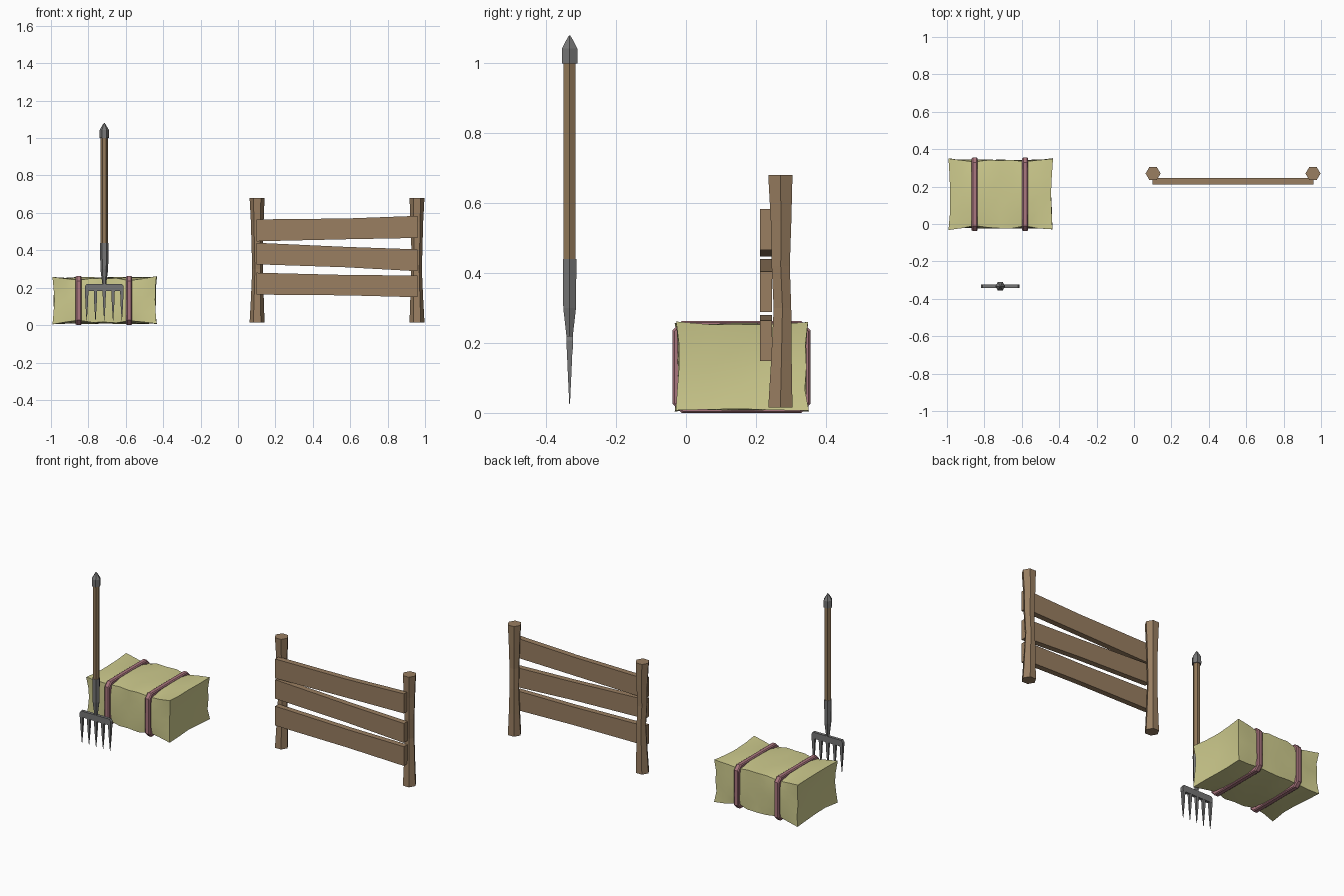
import bpy, bmesh, math, random
from mathutils import Vector

if "Cube" in bpy.data.objects:
    bpy.data.objects.remove(bpy.data.objects["Cube"])

random.seed(4)


def material(name, rgb):
    m = bpy.data.materials.new(name)
    m.diffuse_color = (*rgb, 1)
    m.use_nodes = True
    m.node_tree.nodes["Principled BSDF"].inputs["Base Color"].default_value = m.diffuse_color
    return m


WOOD = material("wood", (0.32, 0.21, 0.12))
HANDLE = material("handle_wood", (0.29, 0.19, 0.10))
HAY = material("hay", (0.62, 0.60, 0.27))
TWINE = material("strap_red", (0.40, 0.18, 0.21))
METAL = material("metal", (0.18, 0.18, 0.18))


def finish(name, bm, mat):
    bmesh.ops.recalc_face_normals(bm, faces=bm.faces[:])
    me = bpy.data.meshes.new(name)
    bm.to_mesh(me)
    bm.free()
    me.materials.append(mat)
    ob = bpy.data.objects.new(name, me)
    bpy.context.collection.objects.link(ob)
    return ob


def loft(name, rings, mat):
    """Skin a list of equal-length point rings and cap both ends."""
    bm = bmesh.new()
    vs = [[bm.verts.new(p) for p in r] for r in rings]
    n = len(vs[0])
    for a, b in zip(vs, vs[1:]):
        for i in range(n):
            j = (i + 1) % n
            bm.faces.new((a[i], a[j], b[j], b[i]))
    bm.faces.new(vs[0])
    bm.faces.new(vs[-1])
    return finish(name, bm, mat)


def ngon(x, y, z, r, n=6, rot=0.0):
    return [(x + r * math.cos(rot + 2 * math.pi * i / n),
             y + r * math.sin(rot + 2 * math.pi * i / n), z) for i in range(n)]


# Fence posts: hexagonal, slightly wobbly
POST = [(0.015, 0.040, 0.0), (0.15, 0.034, 0.003), (0.30, 0.029, 0.006),
        (0.42, 0.030, 0.001), (0.55, 0.034, 0.002), (0.68, 0.040, 0.0)]
for name, x, s in (("left_post", 0.102, 1), ("right_post", 0.957, -1)):
    loft(name, [ngon(x + s * dy * 0.5, 0.27 + dy, z, r) for z, r, dy in POST], WOOD)

# Fence planks: bottom/top heights at left, middle and right
PLANKS = [("bottom_plank", (0.163, 0.280), (0.159, 0.268), (0.149, 0.265)),
          ("middle_plank", (0.325, 0.440), (0.309, 0.418), (0.288, 0.405)),
          ("top_plank", (0.448, 0.565), (0.459, 0.570), (0.466, 0.584))]
for name, *ends in PLANKS:
    rings = [[(x, 0.212, lo), (x, 0.246, lo), (x, 0.246, hi), (x, 0.212, hi)]
             for x, (lo, hi) in zip((0.10, 0.58, 0.96), ends)]
    loft(name, rings, WOOD)

# Hay bale: subdivided box, pinched by the straps, hollowed ends
STRAPS = (-0.852, -0.582)
XS = (-0.99, -0.92, -0.852, -0.78, -0.715, -0.65, -0.582, -0.51, -0.435)
NU = 4
bm = bmesh.new()
grid = {}
for i, x in enumerate(XS):
    for j in range(NU + 1):
        for k in range(NU + 1):
            if i in (0, 8) or j in (0, NU) or k in (0, NU):
                u, v = 2 * j / NU - 1, 2 * k / NU - 1
                pinch = 0.019 if x in STRAPS else (0.0 if i in (0, 8) else 0.009)
                corner = abs(u) == 1 and abs(v) == 1
                py = pinch if corner else 0.008
                pz = pinch if corner else 0.004
                jit = [random.uniform(-0.003, 0.003) for _ in range(3)]
                px = x
                if i in (0, 8):
                    inset = 0.011 * (1 - max(u * u, v * v)) + (0 if corner else 0.006)
                    px += (inset if i == 0 else -inset) + jit[0]
                grid[i, j, k] = bm.verts.new((px, 0.16 + u * (0.19 - py) + jit[1],
                                              0.132 + v * (0.127 - pz) + jit[2]))


def quad(*keys):
    bm.faces.new([grid[k] for k in keys])


for a in range(8):
    for b in range(NU):
        for c in (0, NU):
            quad((a, b, c), (a + 1, b, c), (a + 1, b + 1, c), (a, b + 1, c))
            quad((a, c, b), (a + 1, c, b), (a + 1, c, b + 1), (a, c, b + 1))
for b in range(NU):
    for c in range(NU):
        for i in (0, 8):
            quad((i, b, c), (i, b + 1, c), (i, b + 1, c + 1), (i, b, c + 1))
bale = finish("hay_bale", bm, HAY)
bpy.context.view_layer.objects.active = bale
bale.select_set(True)
bpy.ops.object.shade_smooth_by_angle(angle=math.radians(35))
bale.select_set(False)


# Straps: flat bands with chamfered corners
def octagon(x, h, w, c):
    pts = [(h, w - c), (h - c, w), (c - h, w), (-h, w - c),
           (-h, c - w), (c - h, -w), (h - c, -w), (h, c - w)]
    return [(x, 0.159 + y, 0.1315 + z) for y, z in pts]


for name, x in zip(("left_strap", "right_strap"), STRAPS):
    bm = bmesh.new()
    loops = [octagon(x - 0.010, 0.197, 0.1315, 0.026), octagon(x + 0.010, 0.197, 0.1315, 0.026),
             octagon(x + 0.016, 0.192, 0.127, 0.025), octagon(x + 0.016, 0.172, 0.113, 0.020),
             octagon(x - 0.016, 0.172, 0.113, 0.020), octagon(x - 0.016, 0.192, 0.127, 0.025)]
    vs = [[bm.verts.new(p) for p in l] for l in loops]
    for a in range(6):
        p, q = vs[a], vs[(a + 1) % 6]
        for i in range(8):
            j = (i + 1) % 8
            bm.faces.new((p[i], p[j], q[j], q[i]))
    finish(name, bm, TWINE)

# Pitchfork shaft: wooden handle, pointed cap, tapered socket
FX, FY = -0.715, -0.333


def shaft(name, prof, mat):
    loft(name, [ngon(FX, FY, z, r) for z, r in prof], mat)


shaft("fork_handle", [(0.42, 0.020), (1.01, 0.020)], HANDLE)
shaft("fork_cap", [(1.0, 0.026), (1.042, 0.0255), (1.07, 0.009), (1.08, 0.002)], METAL)
shaft("fork_socket", [(0.205, 0.0105), (0.22, 0.0105), (0.30, 0.021), (0.44, 0.0225)], METAL)

# Pitchfork head bar with chamfered upper corners
BAR = [(-0.104, 0.182), (0.104, 0.182), (0.104, 0.207), (0.095, 0.220),
       (-0.095, 0.220), (-0.104, 0.207)]
loft("fork_bar", [[(FX + x, FY + y, z) for x, z in BAR] for y in (-0.009, 0.009)], METAL)

# Five tapered tines
for i in range(5):
    x = FX + (i - 2) * 0.047
    rings = [[(x + sx * w, FY + sy * d, z) for sx, sy in ((-1, -1), (1, -1), (1, 1), (-1, 1))]
             for z, w, d in ((0.19, 0.0095, 0.0085), (0.11, 0.0065, 0.005), (0.025, 0.001, 0.001))]
    loft(f"fork_tine_{i + 1}", rings, METAL)
